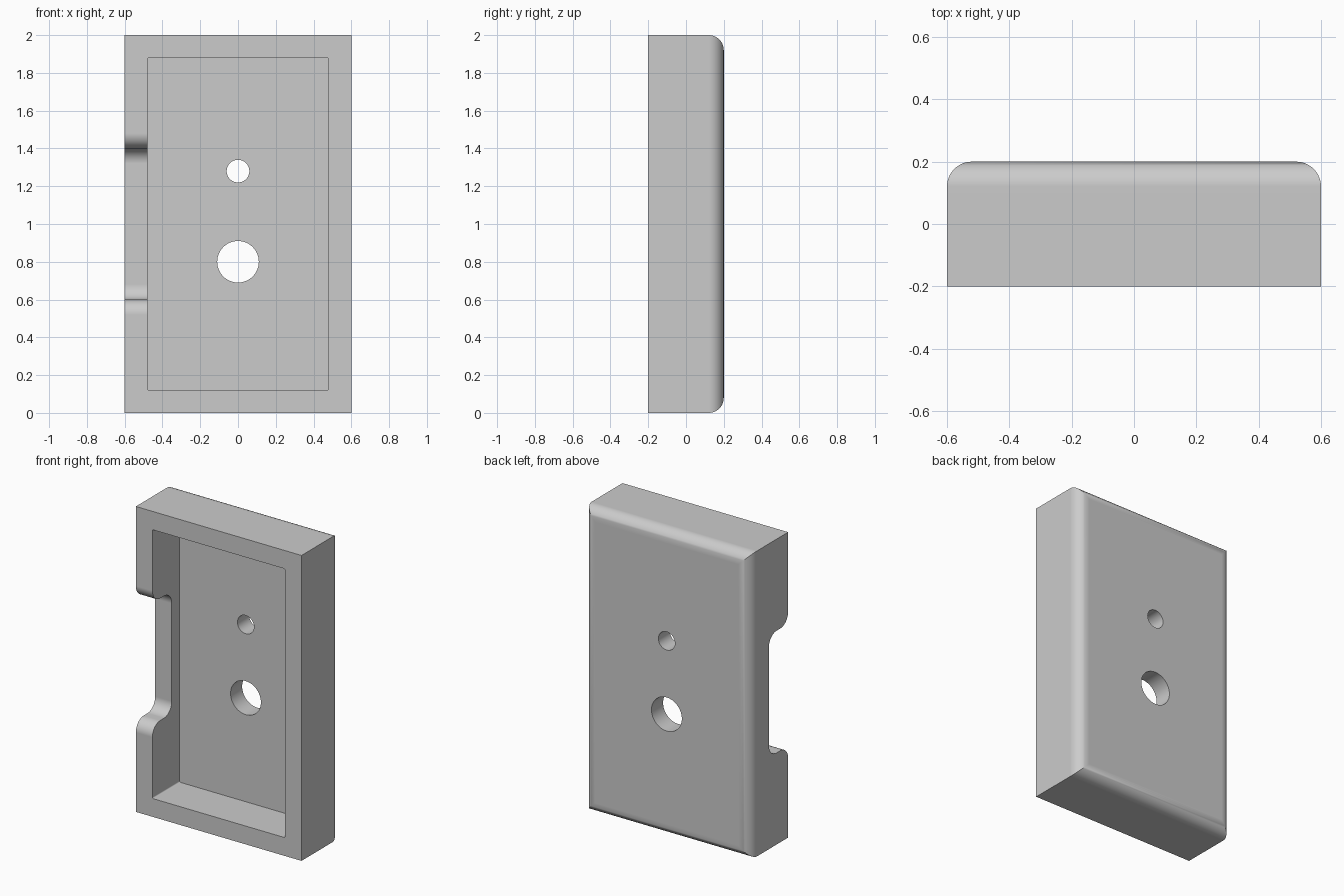
import bpy, bmesh, math
from mathutils import Matrix, Vector

cube = bpy.data.objects.get("Cube")
if cube:
    bpy.data.objects.remove(cube, do_unlink=True)

grey = bpy.data.materials.new("plain grey")
grey.use_nodes = True
color = (0.6, 0.6, 0.6, 1)
grey.diffuse_color = color
grey.node_tree.nodes["Principled BSDF"].inputs["Base Color"].default_value = color


def make_object(name, bm):
    bmesh.ops.recalc_face_normals(bm, faces=bm.faces)
    mesh = bpy.data.meshes.new(name)
    bm.to_mesh(mesh)
    bm.free()
    mesh.materials.append(grey)
    obj = bpy.data.objects.new(name, mesh)
    bpy.context.collection.objects.link(obj)
    return obj


def box(lo, hi):
    lo, hi = Vector(lo), Vector(hi)
    bm = bmesh.new()
    place = Matrix.Translation((lo + hi) / 2) @ Matrix.Diagonal((*(hi - lo), 1))
    bmesh.ops.create_cube(bm, size=1, matrix=place)
    return bm


def round_edges(bm, rule, radius, segments):
    edges = [e for e in bm.edges if rule(*(v.co for v in e.verts))]
    bmesh.ops.bevel(bm, geom=edges, offset=radius, segments=segments,
                    profile=0.5, affect='EDGES')


def arc(cy, cz, r, start, end, steps=12):
    angles = [math.radians(start + (end - start) * i / steps) for i in range(steps + 1)]
    return [(cy + r * math.cos(a), cz + r * math.sin(a)) for a in angles]


# Body with its four back edges rounded
bm = box((-0.6, -0.2, 0), (0.6, 0.2, 2))
round_edges(bm, lambda a, b: a.y > 0.1 and b.y > 0.1, 0.08, 12)
body = make_object("tray_body", bm)

# Front cavity
bm = box((-0.48, -0.4, 0.12), (0.48, 0.08, 1.88))
round_edges(bm, lambda a, b: abs(a.y - b.y) > 0.1, 0.008, 3)
cutters = [make_object("cavity_cutter", bm)]

# Round through holes
for name, z, radius in (("small_hole_cutter", 1.28, 0.06), ("large_hole_cutter", 0.8, 0.11)):
    bm = bmesh.new()
    place = Matrix.Translation((0, 0.15, z)) @ Matrix.Rotation(math.pi / 2, 4, 'X')
    bmesh.ops.create_cone(bm, cap_ends=True, segments=64, radius1=radius,
                          radius2=radius, depth=0.4, matrix=place)
    cutters.append(make_object(name, bm))

# Side notch: S-shaped ends, extruded through the right wall
r, floor = 0.08, 0.0
lower = [(-0.3, 0.6 - r)] + arc(-0.2 + r, 0.6 - r, r, 180, 90) \
    + arc(floor - r, 0.6 + r, r, -90, 0)
outline = lower + [(y, 2 - z) for y, z in reversed(lower)]
bm = bmesh.new()
face = bm.faces.new([bm.verts.new((-0.7, y, z)) for y, z in outline])
extruded = bmesh.ops.extrude_face_region(bm, geom=[face])["geom"]
bmesh.ops.translate(bm, vec=(0.3, 0, 0),
                    verts=[v for v in extruded if isinstance(v, bmesh.types.BMVert)])
cutters.append(make_object("notch_cutter", bm))

# Cut everything out of the body, then drop the cutters
bpy.ops.object.select_all(action='DESELECT')
body.select_set(True)
bpy.context.view_layer.objects.active = body
for cutter in cutters:
    cutter.hide_render = True
    mod = body.modifiers.new(cutter.name, 'BOOLEAN')
    mod.operation = 'DIFFERENCE'
    mod.solver = 'EXACT'
    mod.object = cutter
    bpy.ops.object.modifier_apply(modifier=mod.name)
    bpy.data.objects.remove(cutter, do_unlink=True)

# Smooth fillets, sharp rims, flat large faces
bpy.ops.object.shade_smooth_by_angle(angle=math.radians(32))
weighted = body.modifiers.new("weighted normals", 'WEIGHTED_NORMAL')
weighted.keep_sharp = True
